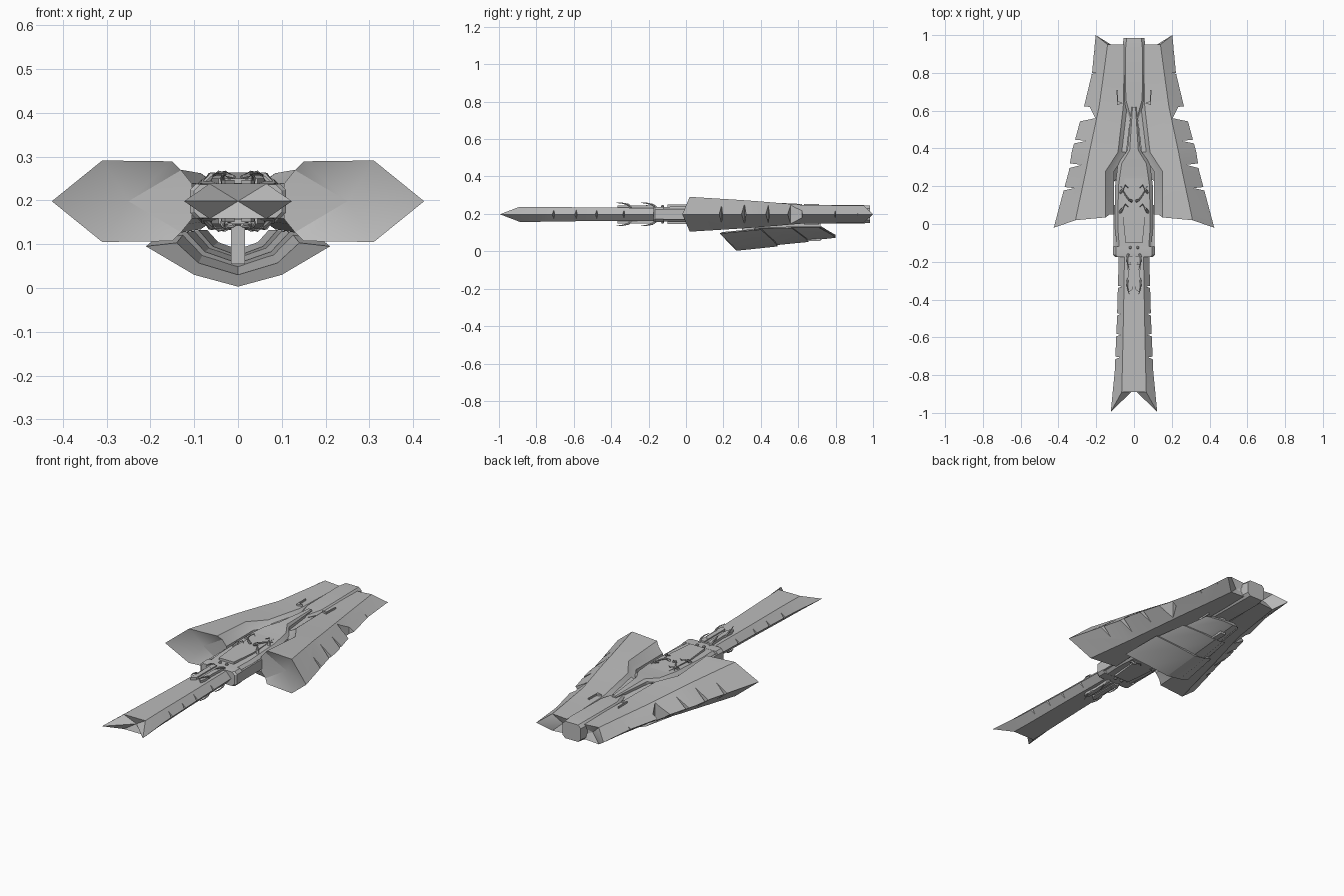
import bpy, bmesh, math
from mathutils import Vector

if "Cube" in bpy.data.objects:
    bpy.data.objects.remove(bpy.data.objects["Cube"])

grey = bpy.data.materials.new("hull_grey")
grey.diffuse_color = (0.5, 0.5, 0.5, 1)
grey.use_nodes = True
grey.node_tree.nodes["Principled BSDF"].inputs["Base Color"].default_value = grey.diffuse_color


def finish(name, bm, mirror="", cutters=()):
    """Make an object, cut its notches, mirror it, and shade it."""
    bmesh.ops.recalc_face_normals(bm, faces=bm.faces)
    me = bpy.data.meshes.new(name)
    bm.to_mesh(me)
    bm.free()
    ob = bpy.data.objects.new(name, me)
    bpy.context.collection.objects.link(ob)
    for c in cutters:
        m = ob.modifiers.new("notch", "BOOLEAN")
        m.operation, m.solver, m.object = "DIFFERENCE", "EXACT", c
    if mirror:
        m = ob.modifiers.new("mirror", "MIRROR")
        m.use_axis = ["X" in mirror, False, "Z" in mirror]
        m.mirror_object = mid
    if ob.modifiers:
        dg = bpy.context.evaluated_depsgraph_get()
        ob.data = bpy.data.meshes.new_from_object(ob.evaluated_get(dg))
        ob.modifiers.clear()
    for c in cutters:
        bpy.data.objects.remove(c)
    ob.data.materials.clear()
    ob.data.materials.append(grey)
    bpy.ops.object.select_all(action="DESELECT")
    ob.select_set(True)
    bpy.context.view_layer.objects.active = ob
    bpy.ops.object.shade_smooth_by_angle(angle=math.radians(28))
    return ob


def loft(name, rings, caps=(None, None), **kw):
    """Skin rings of points; each cap is a fan to a point, or flat."""
    bm = bmesh.new()
    vs = [[bm.verts.new(p) for p in r] for r in rings]
    n = len(vs[0])
    for a, b in zip(vs, vs[1:]):
        for i in range(n):
            bm.faces.new((a[i], a[(i + 1) % n], b[(i + 1) % n], b[i]))
    for ring, tip in ((vs[0], caps[0]), (vs[-1], caps[1])):
        if tip is None:
            bm.faces.new(ring)
        else:
            c = bm.verts.new(tip)
            for i in range(n):
                bm.faces.new((ring[i], ring[(i + 1) % n], c))
    return finish(name, bm, **kw)


def prism(name, outline, z0, z1, **kw):
    return loft(name, [[(x, y, z) for x, y in outline] for z in (z0, z1)], **kw)


def box(name, x0, x1, y0, y1, z0, z1, **kw):
    return prism(name, [(x0, y0), (x1, y0), (x1, y1), (x0, y1)], z0, z1, **kw)


def notch(inner, edge, y0, dy):
    """Sharp cutter that leaves a barb on a thin edge."""
    c = prism("notch_cutter", [(inner, y0 + dy * .6), (edge, y0 - .01), (edge, y0 + dy)], 0, .4)
    c.hide_render = True
    return c


# mirror centre for parts repeated left/right and above/below
mid = bpy.data.objects.new("mirror_centre", None)
mid.location = (0, 0, .198)
mid.hide_render = True
bpy.context.collection.objects.link(mid)
bpy.context.view_layer.update()


# swept hull wings with barbed outer edges
def wing_ring(y, xi, xt, xe, h, dt=0, de=0):
    top = [(xi, y + dt, .04), (xi + .025, y + dt, h - .022),
           (xi + .045, y + dt * .7, h - (.002 if xi > .05 else .006)),
           (xt, y + dt * .4, h)]
    up = [(x, yy, .198 + z) for x, yy, z in top]
    low = [(x, yy, .198 - z) for x, yy, z in reversed(top)]
    return up + [(xe, y + de, .198)] + low


cuts = [notch(.315, .5, .16, .05), notch(.275, .45, .28, .055), notch(.25, .45, .41, .05)]
step = prism("notch_cutter", [(.205, .56), (.4, .52), (.4, .635), (.235, .62)], 0, .4)
step.hide_render = True
cuts.append(step)
cuts += [notch(.2, .4, y, .03) for y in (.78, .9)]
loft("hull_wing", [wing_ring(0, .105, .31, .425, .093, .05, -.02),
                   wing_ring(.28, .105, .255, .345, .077),
                   wing_ring(.38, .04, .236, .33, .07),
                   wing_ring(.62, .012, .185, .265, .05),
                   wing_ring(.80, .008, .16, .222, .048),
                   wing_ring(.95, .008, .14, .203, .046, 0, .05)],
     caps=((.25, .06, .198), (.09, .93, .198)), mirror="X", cutters=cuts)


# hexagonal sections for the central parts
def hexring(y, xt, xe, h, de=0):
    return [(-xe, y + de, .198), (-xt, y, .198 + h), (xt, y, .198 + h),
            (xe, y + de, .198), (xt, y, .198 - h), (-xt, y, .198 - h)]


def octring(y, w, h):
    c = min(w, h) * .35
    pts = [(w, h - c), (w - c, h), (c - w, h), (-w, h - c),
           (-w, c - h), (c - w, -h), (w - c, -h), (w, c - h)]
    return [(x, y, .198 + z) for x, z in pts]


# long forked front blade with barbs on both edges
cuts = []
for y, inner in ((-.73, .075), (-.61, .07), (-.50, .066), (-.355, .064)):
    for s in (-1, 1):
        cuts.append(notch(s * inner, s * .16, y, .04))
loft("front_blade", [hexring(-.89, .065, .123, .040, -.105), hexring(-.78, .062, .102, .040),
                     hexring(-.5, .056, .09, .036), hexring(-.15, .05, .08, .034)],
     caps=((0, -.875, .198), None), cutters=cuts)

# central spine tapering into the hull, and the rear block
loft("spine", [octring(-.17, .088, .038), octring(-.02, .1, .042), octring(.2, .1, .05),
               octring(.32, .085, .056), octring(.39, .035, .066), octring(.62, .012, .055)])
loft("rear_block", [octring(.55, .02, .045), octring(.66, .06, .047),
                    octring(.93, .062, .05), octring(.985, .055, .046)])

# collar at the root of the blade
loft("collar", [octring(-.175, .1, .038), octring(-.165, .11, .04), octring(-.12, .11, .04)])
box("collar_side_rail", .097, .108, -.12, .1, .185, .225, mirror="XZ")

# clamp plates above and below the blade
prism("blade_clamp", [(.008, -.345), (.03, -.365), (.038, -.34), (.032, -.27), (.036, -.17),
                      (.008, -.17)], .225, .246, mirror="XZ")
prism("clamp_bridge", [(-.012, -.33), (.012, -.33), (.012, -.17), (-.012, -.17)],
      .225, .24, mirror="Z")
prism("spine_plate", [(-.045, -.1), (.045, -.1), (.06, .05), (.05, .25), (.02, .36),
                      (-.02, .36), (-.05, .25), (-.06, .05)], .235, .25, mirror="Z")


# curved claws
def claw(name, pts, r):
    rings = []
    for i, p in enumerate(pts):
        d = (Vector(pts[min(i + 1, len(pts) - 1)]) - Vector(pts[max(i - 1, 0)])).normalized()
        u = d.orthogonal().normalized()
        v = d.cross(u)
        k = r * (1 - .8 * i / (len(pts) - 1))
        rings.append([Vector(p) + (u * math.cos(a) + v * math.sin(a)) * k
                      for a in (j * math.tau / 6 for j in range(6))])
    loft(name, rings, mirror="XZ")


for y in (-.33, -.2):
    claw("clamp_claw", [(.03, y + .04, .235), (.036, y + .02, .25), (.034, y - .01, .257),
                        (.026, y - .04, .26)], .007)
for y in (.06, .16):
    claw("spine_claw", [(.075, y, .235), (.062, y + .02, .258), (.045, y + .045, .264),
                        (.03, y + .03, .262)], .009)
claw("spine_cable", [(.01, .12, .25), (.03, .13, .262), (.05, .16, .26), (.07, .2, .25)], .008)

# bolts on the collar
for y in (-.125, -.21):
    bm = bmesh.new()
    bmesh.ops.create_uvsphere(bm, u_segments=8, v_segments=6, radius=.008)
    bmesh.ops.translate(bm, verts=bm.verts, vec=(.02, y, .24))
    finish("bolt", bm, mirror="XZ")

# raised slots on the rear deck
prism("deck_slot", [(.06, .64), (.09, .63), (.092, .71), (.086, .71), (.084, .65)],
      .235, .252, mirror="XZ")


# overlapping keel plates under the hull
def keel_ring(y, s, z, t):
    half = [(.21, .092, -.09), (.1, .027, -.02), (0, 0, 0)]
    inner = [(0, .027, 0), (.09, .054, -.03), (.14, .1, -.075)]

    def place(x, h, d):
        return (x * s, y + d, z + h * t)
    outer = [place(*p) for p in half] + [place(-x, h, d) for x, h, d in half[1::-1]]
    return outer + [place(-x, h, d) for x, h, d in inner[:0:-1]] + [place(*p) for p in inner]


for name, a, b in (("keel_front", (.27, 1, .003, 1), (.49, .88, .026, .98)),
                   ("keel_middle", (.45, .84, .030, .98), (.655, .68, .05, .8)),
                   ("keel_rear", (.61, .64, .052, .8), (.80, .5, .072, .6))):
    loft(name, [keel_ring(*a), keel_ring(*b)])
box("keel_pylon", -.016, .016, .3, .72, .055, .18)
